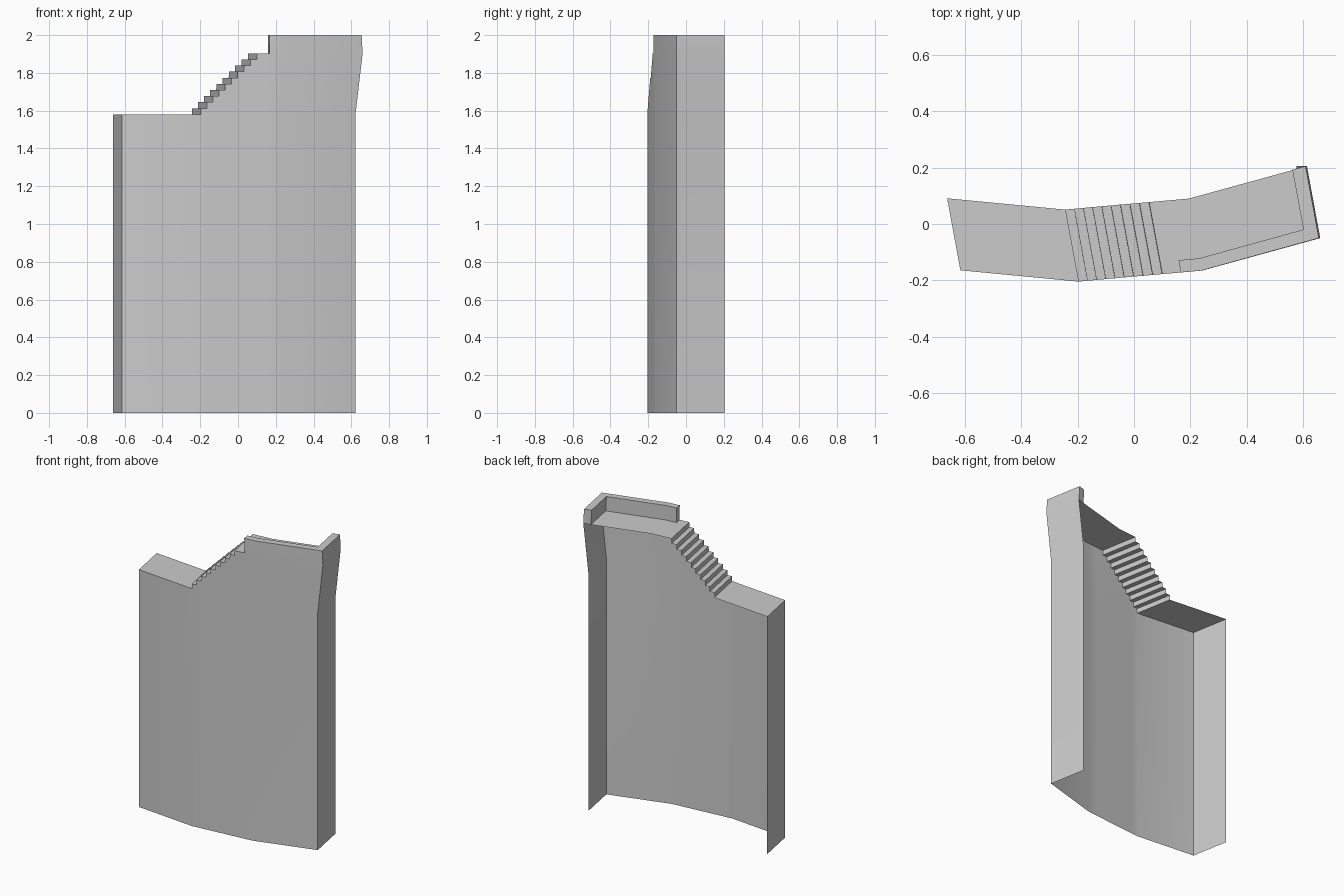
import bpy, bmesh, math

if "Cube" in bpy.data.objects:
    bpy.data.objects.remove(bpy.data.objects["Cube"])

# Bent plan line of the front face (x, y); depth goes back along DEPTH
PLAN = [(-0.615, -0.164), (-0.197, -0.204), (0.222, -0.165), (0.622, -0.050)]
DEPTH = (-0.047, 0.255)
LOW, FLOOR, TOP = 1.58, 1.903, 2.0
L, APEX, BEND, R = [p[0] for p in PLAN]
STEPS = 10
TREAD = 0.0316
STAIR_END = APEX + TREAD * (STEPS - 1)
PARAPET = 0.152


def flare(z):
    if z <= LOW:
        return 1.0
    if z <= FLOOR:
        return 1.0 + 0.046 * (z - LOW) / (FLOOR - LOW)
    return 1.046 - 0.006 * (z - FLOOR) / (TOP - FLOOR)


def pt(s, t, z):
    """Point at plan position s, depth t (0 front, 1 back), height z."""
    i = 0 if s <= APEX else 1 if s <= BEND else 2
    (x0, y0), (x1, y1) = PLAN[i], PLAN[i + 1]
    y = y0 + (y1 - y0) * (s - x0) / (x1 - x0)
    x = s if s <= APEX else APEX + (s - APEX) * flare(z)
    return (x + DEPTH[0] * t, y + DEPTH[1] * t, z)


def make(name, faces):
    bm = bmesh.new()
    for f in faces:
        bm.faces.new([bm.verts.new(pt(*c)) for c in f])
    bmesh.ops.remove_doubles(bm, verts=bm.verts, dist=0.0005)
    me = bpy.data.meshes.new(name)
    bm.to_mesh(me)
    bm.free()
    ob = bpy.data.objects.new(name, me)
    bpy.context.collection.objects.link(ob)
    bpy.ops.object.select_all(action='DESELECT')
    ob.select_set(True)
    bpy.context.view_layer.objects.active = ob
    bpy.ops.object.shade_smooth_by_angle(angle=math.radians(30))
    return ob


def upright(a, b, z0, z1):
    return [(*a, z0), (*b, z0), (*b, z1), (*a, z1)]


def stack(a, b, top):
    zs = [0] + [z for z in (LOW, FLOOR) if z < top - 0.001] + [top]
    return [upright(a, b, z0, z1) for z0, z1 in zip(zs, zs[1:])]


def flat(s0, s1, z, t0=0, t1=1):
    return [(s0, t0, z), (s1, t0, z), (s1, t1, z), (s0, t1, z)]


# Walking levels: low walk, treads, high walk
rise = (FLOOR - LOW) / STEPS
levels = [(L, APEX, LOW)]
for i in range(STEPS - 1):
    levels.append((APEX + i * TREAD, APEX + (i + 1) * TREAD, LOW + (i + 1) * rise))
levels += [(STAIR_END, PARAPET, FLOOR), (PARAPET, BEND, FLOOR), (BEND, R, FLOOR)]

# Outer shell: curved front and both ends, open at back and underneath
shell = []
for s0, s1, z in levels:
    shell += stack((s0, 0), (s1, 0), TOP if s0 >= PARAPET else z)
shell += stack((L, 1), (L, 0), LOW)
shell += stack((R, 0), (R, 1), TOP)
make("wall_shell", shell)

# Walkway and stairs
walk = [flat(*lv) for lv in levels]
for (_, s, z0), (_, _, z1) in zip(levels, levels[1:]):
    if z1 - z0 > 0.001:
        walk.append(upright((s, 1), (s, 0), z0, z1))
make("walkway_and_stairs", walk)

# Parapet: inner faces, rim and end faces
outer = [(PARAPET, 0), (BEND, 0), (R, 0), (R, 1)]
inner = [(PARAPET, 0.17), (BEND, 0.17), (R - 0.045, 0.17), (R - 0.045, 1)]
par = []
for a, b, c, d in zip(outer, outer[1:], inner[1:], inner):
    par.append([(*p, TOP) for p in (a, b, c, d)])
    par.append(upright(c, d, FLOOR, TOP))
par.append(upright(inner[0], outer[0], FLOOR, TOP))
par.append(upright(outer[3], inner[3], FLOOR, TOP))
make("parapet", par)
